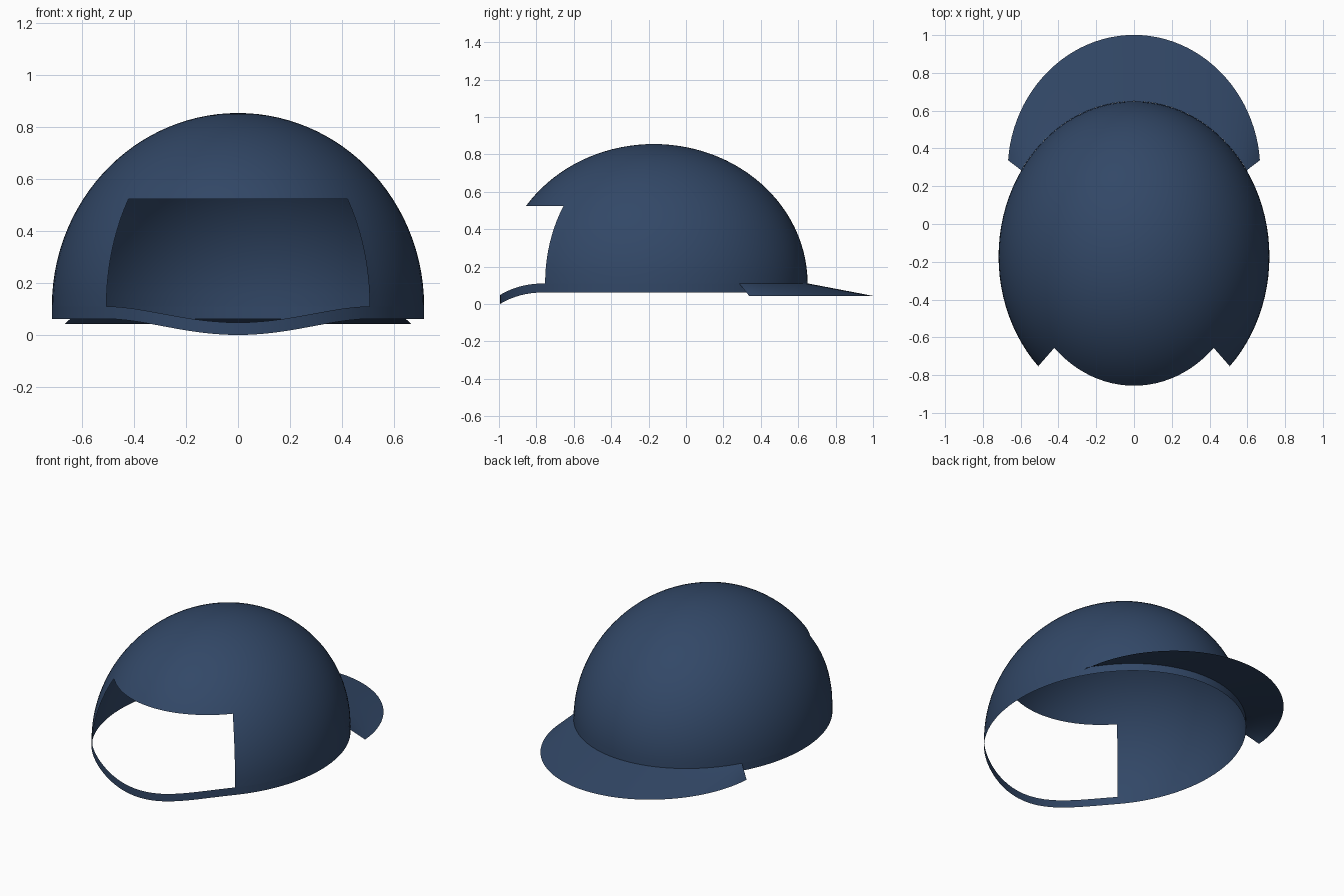
import bpy, bmesh
from math import sin, cos, pi, radians, asin

if "Cube" in bpy.data.objects:
    bpy.data.objects.remove(bpy.data.objects["Cube"])

navy = bpy.data.materials.new("navy cloth")
navy.use_nodes = True
colour = (0.032, 0.064, 0.135, 1)
navy.diffuse_color = colour
bsdf = navy.node_tree.nodes["Principled BSDF"]
bsdf.inputs["Base Color"].default_value = colour
bsdf.inputs["Roughness"].default_value = 0.8

# Head oval and key heights
RX, RY, CY = 0.717, 0.822, -0.172
RIM, BAND_TOP, CROWN = 0.062, 0.11, 0.855
OPENING_TOP = 0.523
OPENING = radians(45)
BRIM = radians(56.3)


def oval(angle, scale, z):
    """Point on the scaled head oval; angle 0 faces the front."""
    return (RX * scale * sin(angle), CY - RY * scale * cos(angle), z)


def span(a, b, n):
    return [a + (b - a) * i / n for i in range(n + 1)]


def sheet(name, point, us, vs, keep=lambda u, v: True):
    """Smooth open surface from a grid of points, keeping chosen cells."""
    bm = bmesh.new()
    grid = [[bm.verts.new(point(u, v)) for u in us] for v in vs]
    for j in range(len(vs) - 1):
        for i in range(len(us) - 1):
            if keep((us[i] + us[i + 1]) / 2, (vs[j] + vs[j + 1]) / 2):
                bm.faces.new((grid[j][i], grid[j][i + 1],
                              grid[j + 1][i + 1], grid[j + 1][i]))
    bmesh.ops.remove_doubles(bm, verts=bm.verts, dist=1e-5)
    loose = [v for v in bm.verts if not v.link_faces]
    bmesh.ops.delete(bm, geom=loose, context='VERTS')
    for f in bm.faces:
        f.smooth = True
    mesh = bpy.data.meshes.new(name)
    bm.to_mesh(mesh)
    bm.free()
    mesh.materials.append(navy)
    obj = bpy.data.objects.new(name, mesh)
    bpy.context.collection.objects.link(obj)
    return obj


around = span(-pi, pi, 96)

# Crown with the front opening left out
lip = asin((OPENING_TOP - BAND_TOP) / (CROWN - BAND_TOP))
rings = span(0, lip, 10) + span(lip, pi / 2, 18)[1:]


def crown_point(u, v):
    return oval(u, cos(v), BAND_TOP + (CROWN - BAND_TOP) * sin(v))


sheet("crown", crown_point, around, rings,
      lambda u, v: abs(u) > OPENING or v > lip)


# Band around the head, dipping into a strap below the opening
def band_point(u, v):
    dip = 0.0
    if abs(u) < OPENING:
        dip = RIM * (0.5 + 0.5 * cos(pi * u / OPENING))
    return oval(u, 1, v - dip)


sheet("band", band_point, around, [RIM, BAND_TOP])


# Brim at the back, widest in the middle and sloping down
def brim_point(u, v):
    reach = 0.117 + 0.31 * (1 - (u / BRIM) ** 2)
    return oval(pi + u, 1 + reach * v, BAND_TOP + (0.043 - BAND_TOP) * v)


sheet("brim", brim_point, span(-BRIM, BRIM, 48), span(0, 1, 6))
